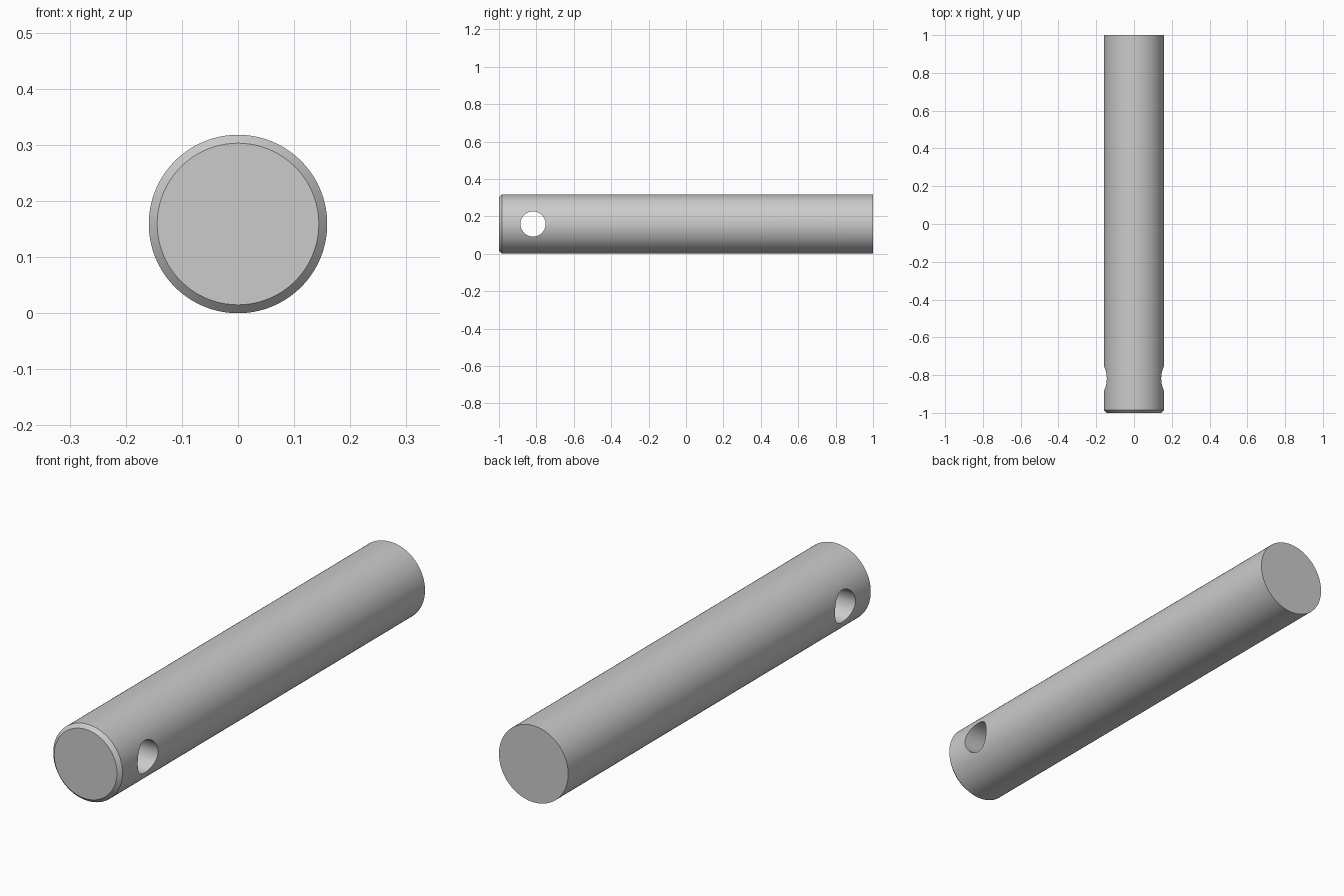
import bpy, bmesh, math
from mathutils import Matrix

if "Cube" in bpy.data.objects:
    bpy.data.objects.remove(bpy.data.objects["Cube"])

R, CHAMFER, SEG = 0.159, 0.015, 128
HOLE_Y, HOLE_R = -0.818, 0.067


def make_object(name, bm):
    mesh = bpy.data.meshes.new(name)
    bmesh.ops.recalc_face_normals(bm, faces=bm.faces)
    bm.to_mesh(mesh)
    bm.free()
    obj = bpy.data.objects.new(name, mesh)
    bpy.context.collection.objects.link(obj)
    return obj


# Pin shaft: rings along y, chamfered at the front end only
bm = bmesh.new()
rings = []
for y, r in [(-1, R - CHAMFER), (-1 + CHAMFER, R), (1, R)]:
    rings.append([bm.verts.new((r * math.cos(a), y, R + r * math.sin(a)))
                  for a in (2 * math.pi * i / SEG for i in range(SEG))])
for a, b in zip(rings, rings[1:]):
    for i in range(SEG):
        j = (i + 1) % SEG
        bm.faces.new((a[i], a[j], b[j], b[i]))
bm.faces.new(rings[0])
bm.faces.new(rings[-1])
pin = make_object("pin_shaft", bm)

# Cross hole cutter, running along x
bm = bmesh.new()
bmesh.ops.create_cone(bm, cap_ends=True, segments=64, radius1=HOLE_R, radius2=HOLE_R, depth=0.6,
                      matrix=Matrix.Translation((0, HOLE_Y, R)) @ Matrix.Rotation(math.pi / 2, 4, 'Y'))
cutter = make_object("hole_cutter", bm)

# Drill the hole and apply it
bpy.context.view_layer.objects.active = pin
pin.select_set(True)
mod = pin.modifiers.new("cross_hole", 'BOOLEAN')
mod.operation = 'DIFFERENCE'
mod.solver = 'EXACT'
mod.object = cutter
bpy.ops.object.modifier_apply(modifier=mod.name)
bpy.data.objects.remove(cutter)

# Smooth round surfaces, crisp chamfer and hole edges
bpy.ops.object.shade_smooth_by_angle(angle=math.radians(30))
